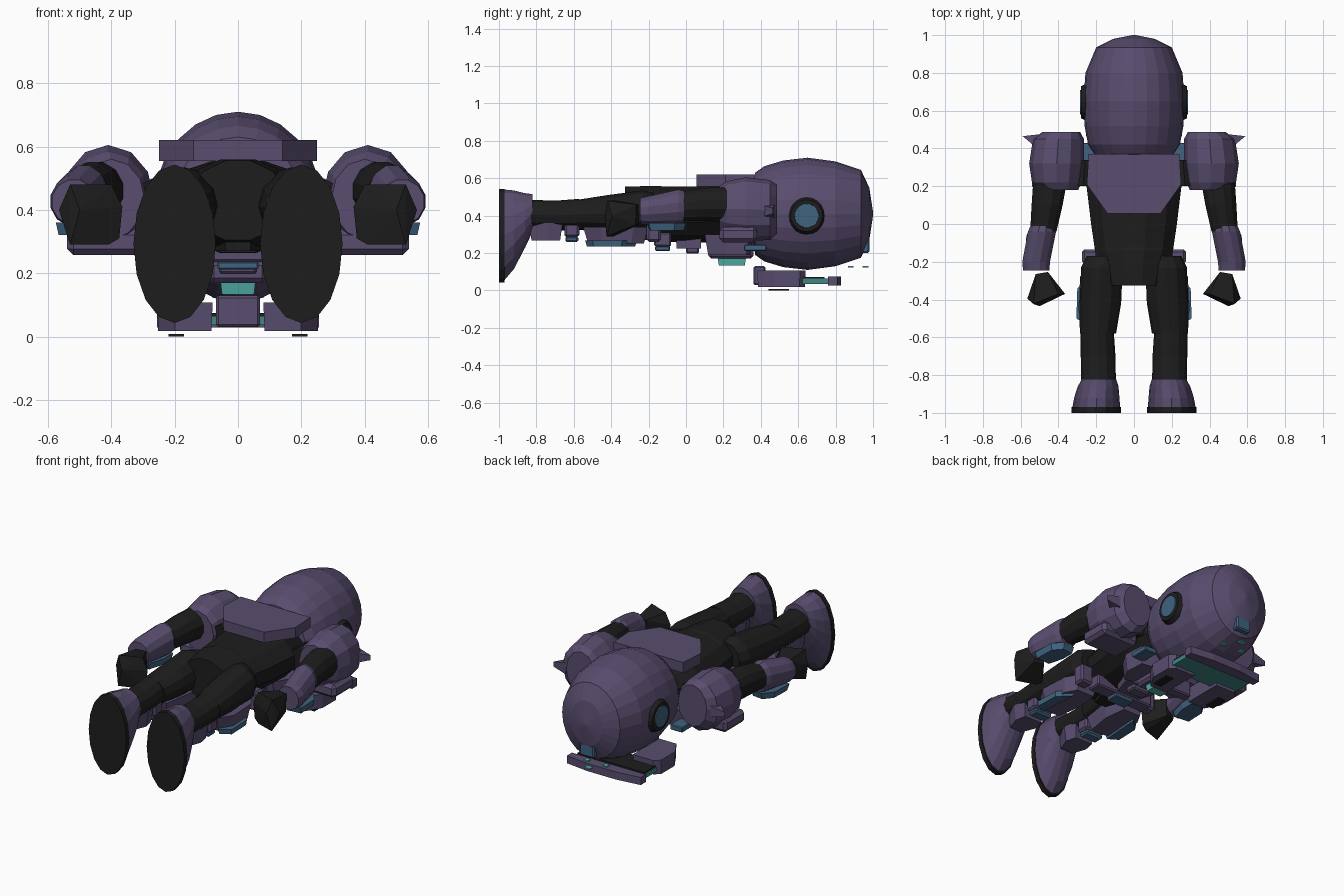
import bpy, bmesh, math
from mathutils import Vector

if "Cube" in bpy.data.objects:
    bpy.data.objects.remove(bpy.data.objects["Cube"])


def material(name, rgb):
    m = bpy.data.materials.new(name)
    m.diffuse_color = (*rgb, 1)
    m.use_nodes = True
    m.node_tree.nodes["Principled BSDF"].inputs["Base Color"].default_value = m.diffuse_color
    return m


PURPLE = material("purple_armor", (0.1, 0.074, 0.158))
BLACK = material("black_suit", (0.0125, 0.0125, 0.0125))
BLUE = material("blue_trim", (0.05, 0.125, 0.215))
TEAL = material("teal_light", (0.08, 0.42, 0.39))
VISOR = material("dark_teal_visor", (0.05, 0.24, 0.235))


def finish(name, bm, mat, bevel=0):
    bmesh.ops.recalc_face_normals(bm, faces=bm.faces[:])
    me = bpy.data.meshes.new(name)
    bm.to_mesh(me)
    bm.free()
    me.materials.append(mat)
    ob = bpy.data.objects.new(name, me)
    bpy.context.collection.objects.link(ob)
    if bevel:
        mod = ob.modifiers.new("chamfer", 'BEVEL')
        mod.width, mod.segments = bevel, 1
    return ob


def hull(name, pts, mat, s=1):
    """Convex faceted solid around a few corner points."""
    bm = bmesh.new()
    vs = [bm.verts.new((p[0] * s, p[1], p[2])) for p in pts]
    r = bmesh.ops.convex_hull(bm, input=vs)
    junk = set(r["geom_interior"]) | set(r["geom_unused"])
    bmesh.ops.delete(bm, geom=[v for v in junk if isinstance(v, bmesh.types.BMVert)], context='VERTS')
    bmesh.ops.dissolve_limit(bm, angle_limit=0.02, verts=bm.verts[:], edges=bm.edges[:])
    return finish(name, bm, mat)


def box(name, x, y, z, mat, bevel=0.008, s=1):
    bm = bmesh.new()
    bmesh.ops.create_cube(bm, size=1)
    for v in bm.verts:
        v.co = Vector((s * (x[0] + x[1]) / 2 + v.co.x * (x[1] - x[0]),
                       (y[0] + y[1]) / 2 + v.co.y * (y[1] - y[0]),
                       (z[0] + z[1]) / 2 + v.co.z * (z[1] - z[0])))
    return finish(name, bm, mat, bevel)


def plate(name, outline, z0, z1, mat, s=1, inset=1.0):
    """Prism from an xy outline; the low face may be scaled in."""
    cx = sum(p[0] for p in outline) / len(outline)
    cy = sum(p[1] for p in outline) / len(outline)
    low = [(cx + (x - cx) * inset, cy + (y - cy) * inset, z0) for x, y in outline]
    return hull(name, low + [(x, y, z1) for x, y in outline], mat, s)


def loft(name, rings, n, mat, s=1, turn=0.0):
    """Elliptic rings along y: (y, centre x, centre z, radius x, radius z)."""
    bm = bmesh.new()
    loops = []
    for y, cx, cz, rx, rz in rings:
        loops.append([bm.verts.new((s * (cx + rx * math.sin(t)), y, cz + rz * math.cos(t)))
                      for t in (2 * math.pi * (i + turn) / n for i in range(n))])
    for a, b in zip(loops, loops[1:]):
        for i in range(n):
            j = (i + 1) % n
            bm.faces.new((a[i], a[j], b[j], b[i]))
    bm.faces.new(loops[0])
    bm.faces.new(loops[-1])
    return finish(name, bm, mat)


def disc(name, x, y, z, r0, r1, depth, mat, s):
    """Tapered disc facing sideways."""
    bm = bmesh.new()
    bmesh.ops.create_cone(bm, cap_ends=True, segments=20, radius1=r0, radius2=r1, depth=depth)
    for v in bm.verts:
        v.co = Vector((s * (x + v.co.z), y + v.co.x, z + v.co.y))
    return finish(name, bm, mat)


# head and forehead gem
loft("head", [(.35, 0, .41, .07, .08), (.37, 0, .41, .21, .22), (.42, 0, .41, .243, .255),
              (.52, 0, .41, .262, .285), (.65, 0, .41, .268, .30), (.8, 0, .41, .257, .28),
              (.935, 0, .41, .2, .235), (.98, 0, .41, .11, .14), (1.0, 0, .41, .01, .01)], 24, PURPLE)
box("forehead_gem", (-.05, .05), (.9, .98), (.2, .28), BLUE)
box("forehead_light", (-.02, .02), (.945, .975), (.122, .13), TEAL, 0)

# face guard: visor, brow, chin and cheeks
box("visor", (-.235, .235), (.58, .765), (.036, .064), VISOR, 0)
box("visor_back", (-.23, .23), (.58, .74), (.064, .073), BLACK, 0)
hull("brow", [(x, y, z) for x, y0, y1 in ((-.255, .76, .81), (-.1, .77, .83), (.1, .77, .83), (.255, .76, .81))
              for y in (y0, y1) for z in (.028, .075)], PURPLE)
box("chin", (-.07, .07), (.36, .425), (.03, .13), PURPLE)

# torso, pelvis and neck
loft("torso", [(.38, 0, .41, .2, .12), (.2, 0, .41, .26, .155), (0, 0, .405, .235, .155),
               (-.2, 0, .41, .205, .15)], 12, BLACK, turn=.5)
loft("pelvis", [(-.05, 0, .41, .2, .13), (-.14, 0, .41, .21, .155), (-.325, 0, .43, .155, .13)],
     12, BLACK, turn=.5)
loft("neck", [(.42, 0, .41, .13, .13), (.34, 0, .41, .15, .14)], 12, BLACK)
plate("back_plate", [(-.24, .37), (.24, .37), (.25, .21), (.14, .055), (-.14, .055), (-.25, .21)],
      .555, .62, PURPLE)

# chest, belly and belt armour
box("chest_core", (-.09, .09), (.12, .36), (.17, .27), PURPLE, .015)
plate("chest_gem", [(-.055, .17), (.055, .17), (.055, .32), (-.055, .32)], .133, .17, TEAL, inset=.92)
plate("belly_plate", [(-.12, .08), (.12, .08), (.08, -.05), (-.08, -.05)], .225, .29, PURPLE)
box("belly_stud", (-.06, .06), (0, .07), (.197, .235), PURPLE)
box("belt", (-.2, .2), (-.17, -.08), (.235, .31), PURPLE)
box("belt_buckle", (-.065, .065), (-.165, -.085), (.212, .238), BLUE, .005)
plate("crotch_plate", [(-.08, -.17), (.08, -.17), (.04, -.3), (-.04, -.3)], .27, .32, BLACK)

for s, side in ((1, "right"), (-1, "left")):
    # ears and cheeks
    disc("ear_ring_" + side, .265, .645, .4, .1, .085, .03, BLACK, s)
    disc("ear_cap_" + side, .268, .645, .4, .07, .064, .036, BLUE, s)
    plate("cheek_" + side, [(.08, .38), (.2, .38), (.255, .47), (.255, .61), (.22, .64), (.08, .64)],
          .018, .107, PURPLE, s, .96)
    box("cheek_vent_" + side, (.17, .22), (.44, .55), (0, .008), BLACK, 0, s)
    box("brow_light_" + side, (.05, .08), (.865, .895), (.122, .13), TEAL, 0, s)

    # chest side armour and collar
    plate("chest_plate_" + side, [(.1, .36), (.22, .34), (.23, .2), (.17, .1), (.1, .12)],
          .19, .3, PURPLE, s, .85)
    box("collar_" + side, (.19, .275), (.31, .43), (.212, .245), BLUE, .005, s)
    loft("shoulder_joint_" + side, [(.34, .26, .42, .06, .07), (.2, .27, .42, .06, .08)], 8, BLACK, s)

    # shoulder with front block and spike
    loft("shoulder_" + side, [(.487, .385, .435, .1, .13), (.45, .4, .43, .135, .16),
                              (.32, .41, .435, .145, .17), (.22, .41, .435, .13, .15),
                              (.18, .4, .435, .105, .125)], 12, PURPLE, s)
    box("shoulder_block_" + side, (.285, .54), (.18, .38), (.257, .34), PURPLE, .02, s)
    hull("shoulder_spike_" + side, [(.5, .39, .39), (.5, .39, .46), (.5, .475, .39), (.5, .475, .46),
                                    (.59, .465, .41), (.59, .465, .44)], PURPLE, s)

    # arm
    loft("upper_arm_" + side, [(.22, .445, .46, .092, .095), (.1, .46, .46, .085, .092),
                               (-.04, .48, .45, .072, .08)], 12, BLACK, s, .5)
    loft("forearm_" + side, [(-.01, .482, .445, .068, .09), (-.04, .487, .445, .077, .098),
                             (-.2, .518, .427, .076, .08), (-.245, .518, .425, .072, .072)], 12, PURPLE, s, .5)
    plate("forearm_plate_" + side, [(.44, -.01), (.52, 0), (.57, -.06), (.575, -.2), (.47, -.21), (.44, -.1)],
          .32, .36, BLUE, s, .88)
    hull("hand_" + side, [(.455, -.255, .46), (.52, -.265, .46), (.46, -.255, .35), (.52, -.27, .35),
                          (.40, -.37, .48), (.365, -.37, .41), (.375, -.37, .31), (.41, -.385, .29),
                          (.53, -.42, .48), (.565, -.395, .4), (.53, -.425, .29), (.5, -.435, .4)], BLACK, s)

    # leg
    loft("thigh_" + side, [(-.17, .15, .42, .1, .1), (-.23, .17, .42, .11, .115),
                           (-.42, .178, .41, .11, .1), (-.58, .191, .405, .096, .08)], 12, BLACK, s)
    loft("shin_" + side, [(-.57, .195, .405, .088, .085), (-.7, .19, .4, .092, .08),
                          (-.83, .188, .405, .092, .08)], 12, BLACK, s)

    # leg armour
    box("hip_block_" + side, (.19, .275), (-.21, -.135), (.26, .38), PURPLE, .012, s)
    plate("thigh_plate_" + side, [(.1, -.2), (.24, -.2), (.285, -.28), (.295, -.46), (.24, -.55), (.11, -.55),
                                  (.08, -.36)], .25, .34, PURPLE, s, .85)
    plate("thigh_trim_" + side, [(.22, -.26), (.3, -.34), (.305, -.5), (.24, -.54)], .236, .268, BLUE, s, .92)
    box("knee_plate_" + side, (.12, .26), (-.65, -.57), (.285, .36), PURPLE, .012, s)
    box("knee_trim_" + side, (.13, .25), (-.645, -.575), (.258, .29), BLUE, .01, s)
    plate("shin_plate_" + side, [(.12, -.66), (.26, -.66), (.275, -.74), (.24, -.84), (.14, -.84), (.1, -.74)],
          .268, .36, PURPLE, s, .85)

    # boot and sole
    loft("boot_" + side, [(-.82, .185, .415, .09, .1), (-.86, .19, .375, .108, .145),
                          (-.92, .197, .325, .12, .21), (-.975, .2, .295, .127, .245)], 16, PURPLE, s)
    loft("sole_" + side, [(-.97, .2, .293, .13, .25), (-1.0, .2, .293, .13, .25)], 16, BLACK, s)
